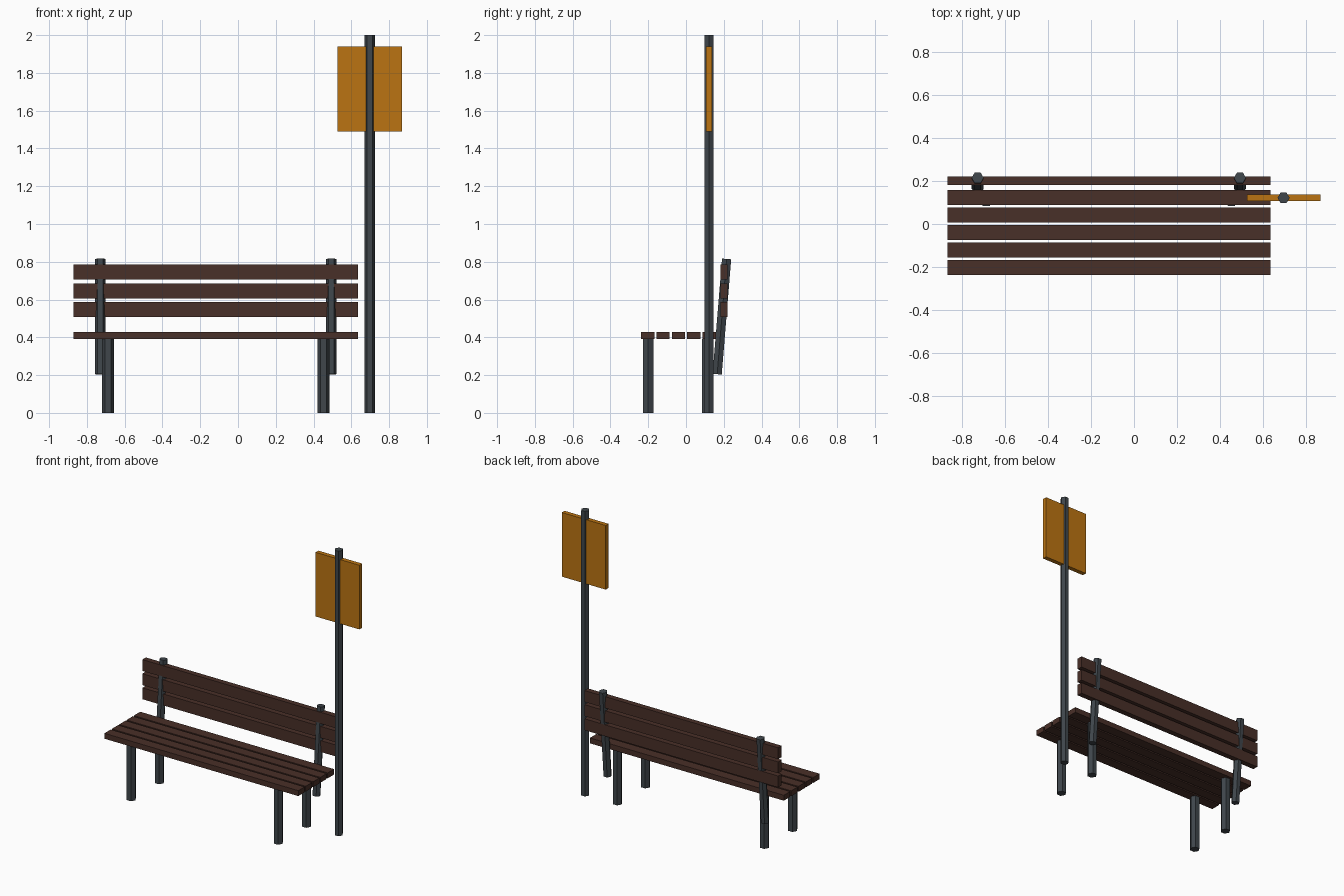
import bpy, math
from mathutils import Vector

if "Cube" in bpy.data.objects:
    bpy.data.objects.remove(bpy.data.objects["Cube"])


def material(name, rgb):
    m = bpy.data.materials.new(name)
    m.diffuse_color = (*rgb, 1.0)
    m.use_nodes = True
    m.node_tree.nodes["Principled BSDF"].inputs["Base Color"].default_value = m.diffuse_color
    return m


WOOD = material("dark brown wood", (0.066, 0.029, 0.021))
METAL = material("dark grey metal", (0.050, 0.061, 0.070))
AMBER = material("amber panel", (0.50, 0.175, 0.006))


def box(name, x, y, z, mat):
    """Box from (min, max) ranges on each axis."""
    bpy.ops.mesh.primitive_cube_add(
        size=1, location=[(a + b) / 2 for a, b in (x, y, z)])
    o = bpy.context.object
    o.name = name
    o.scale = [b - a for a, b in (x, y, z)]
    o.data.materials.append(mat)
    return o


def rod(name, p, q, radius, mat):
    """Six-sided rod from p to q, leaning only in y, corners pointing along x."""
    p, q = Vector(p), Vector(q)
    d = q - p
    bpy.ops.mesh.primitive_cylinder_add(
        vertices=6, radius=radius, depth=d.length, location=(p + q) / 2,
        rotation=(-math.atan2(d.y, d.z), 0, 0))
    o = bpy.context.object
    o.name = name
    # turn the section so that corners sit on the x axis
    for v in o.data.vertices:
        x, y = v.co.x, v.co.y
        v.co.x, v.co.y = y, -x
    o.data.materials.append(mat)
    return o


LENGTH = (-0.87, 0.635)
MID = sum(LENGTH) / 2

# Seat slats
for i in range(5):
    y = -0.203 + i * 0.0815
    box(f"seat_slat_{i + 1}", LENGTH, (y - 0.035, y + 0.035), (0.39, 0.428), WOOD)

# Backrest slats
for i in range(3):
    z = 0.547 + i * 0.099
    box(f"back_slat_{i + 1}", LENGTH, (0.182, 0.221), (z - 0.04, z + 0.04), WOOD)

# Legs and leaning backrest supports, mirrored about the bench middle
for side, s in (("left", -1), ("right", 1)):
    x = MID + s * 0.571
    rod(f"front_leg_{side}", (x, -0.2, 0), (x, -0.2, 0.39), 0.032, METAL)
    rod(f"back_leg_{side}", (x, 0.112, 0), (x, 0.112, 0.39), 0.032, METAL)
    x = MID + s * 0.611
    rod(f"back_support_{side}", (x, 0.165, 0.205), (x, 0.215, 0.815), 0.028, METAL)

# Stop sign post and panel
rod("sign_post", (0.697, 0.122, 0), (0.697, 0.122, 2.0), 0.028, METAL)
box("sign_panel", (0.527, 0.868), (0.107, 0.138), (1.49, 1.94), AMBER)
